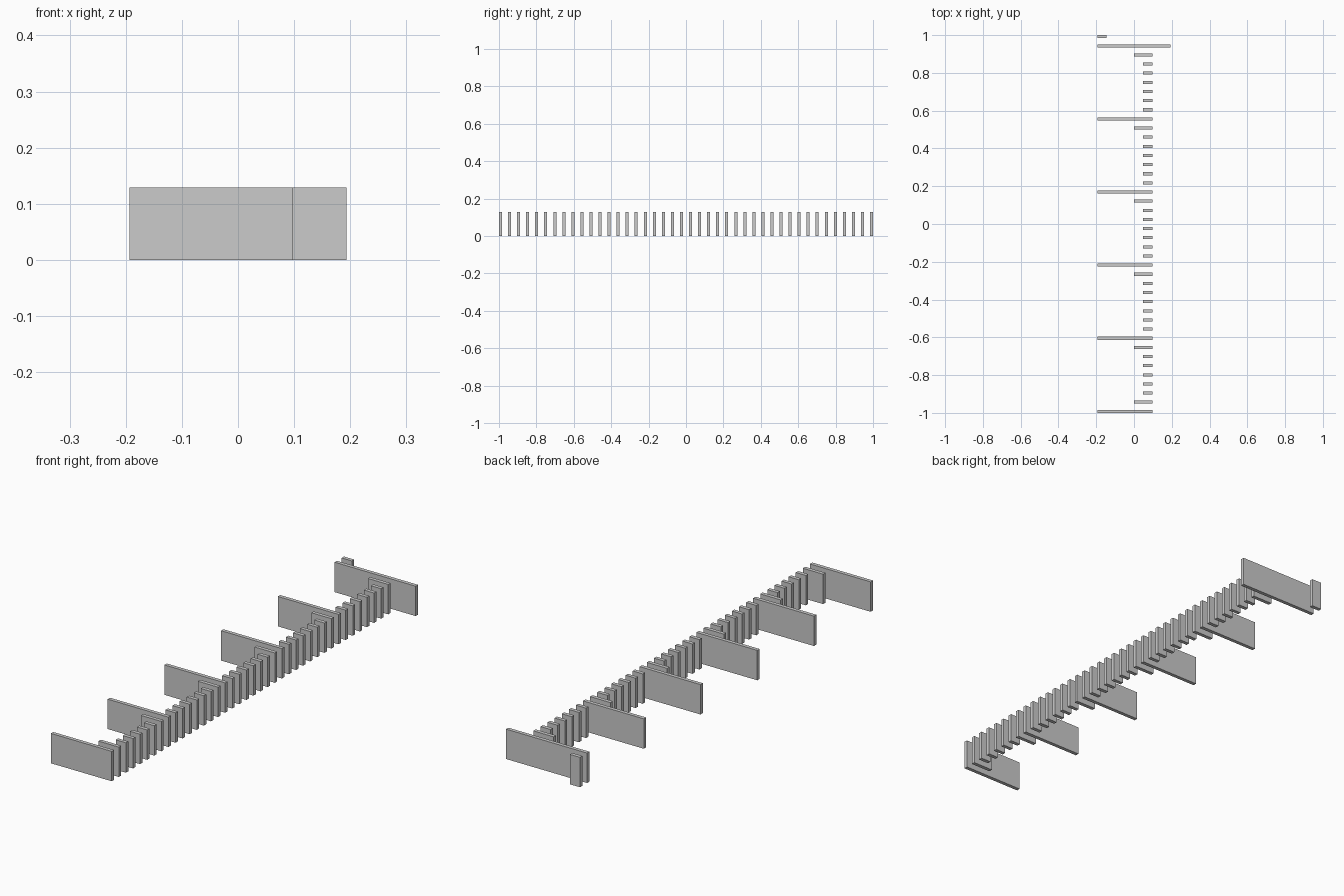
import bpy

if "Cube" in bpy.data.objects:
    bpy.data.objects.remove(bpy.data.objects["Cube"])

T = 2 / 124          # slat thickness
PITCH = 3 * T        # slat spacing, also the module for slat widths
HEIGHT = 8 * T
COUNT = 42


def slat(name, index, x0, x1):
    """Upright board spanning x0..x1 (in modules) at row index."""
    y = -1 + T / 2 + index * PITCH
    bpy.ops.mesh.primitive_cube_add(size=1, location=((x0 + x1) / 2 * PITCH, y, HEIGHT / 2))
    ob = bpy.context.object
    ob.name = name
    ob.scale = ((x1 - x0) * PITCH, T, HEIGHT)
    bpy.ops.object.transform_apply(location=False, rotation=False, scale=True)


for i in range(COUNT):
    if i == COUNT - 1:                   # small stub behind the end board
        slat("end_stub", i, -4, -3)
    elif i == COUNT - 2:                 # full-width end board
        slat("end_board", i, -4, 4)
    elif i % 8 == 0:                     # long dividers
        slat("divider_slat", i, -4, 2)
    elif i % 8 == 7 or i == 1:           # medium slats beside the dividers
        slat("medium_slat", i, 0, 2)
    else:                                # short slats of the spine
        slat("short_slat", i, 1, 2)
